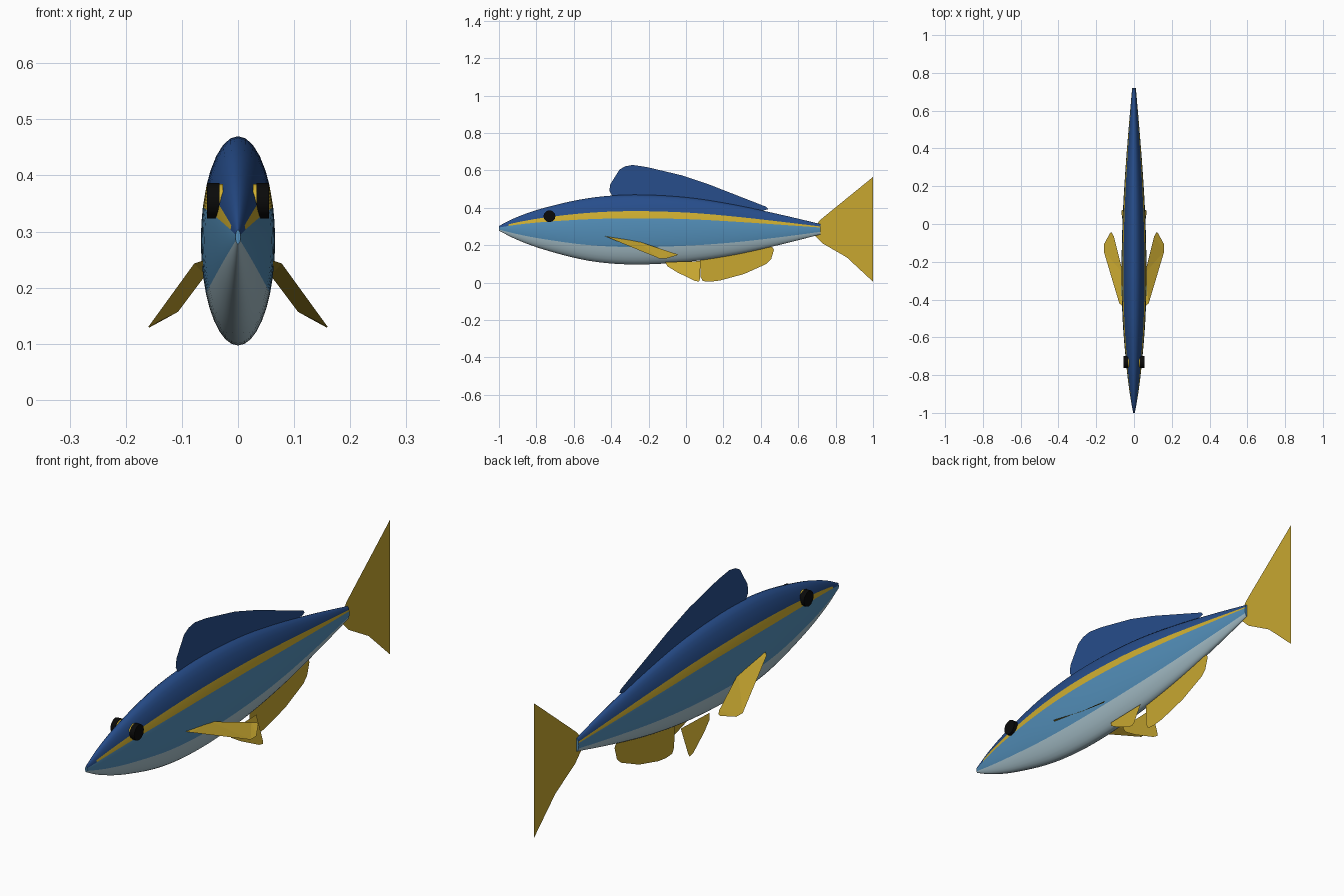
import bpy, bmesh
from math import sin, cos, radians
from mathutils import Matrix

cube = bpy.data.objects.get("Cube")
if cube:
    bpy.data.objects.remove(cube, do_unlink=True)


def material(name, color):
    m = bpy.data.materials.new(name)
    m.use_nodes = True
    m.diffuse_color = (*color, 1)
    bsdf = next(n for n in m.node_tree.nodes if n.type == 'BSDF_PRINCIPLED')
    bsdf.inputs["Base Color"].default_value = (*color, 1)
    return m


navy = material("navy blue", (0.02, 0.075, 0.26))
sky = material("sky blue", (0.085, 0.27, 0.48))
silver = material("silver grey", (0.38, 0.52, 0.58))
gold = material("golden yellow", (0.63, 0.43, 0.03))
fin_gold = material("fin yellow", (0.58, 0.39, 0.03))
black = material("black", (0.003, 0.003, 0.003))


def finish(bm, name, mats, smooth=False):
    mesh = bpy.data.meshes.new(name)
    bmesh.ops.recalc_face_normals(bm, faces=bm.faces)
    bm.to_mesh(mesh)
    bm.free()
    for m in mats:
        mesh.materials.append(m)
    obj = bpy.data.objects.new(name, mesh)
    bpy.context.collection.objects.link(obj)
    if smooth:
        bpy.ops.object.select_all(action='DESELECT')
        obj.select_set(True)
        bpy.context.view_layer.objects.active = obj
        bpy.ops.object.shade_smooth_by_angle(angle=radians(40))
    return obj


def spline(points, steps):
    """Smooth curve through the points."""
    out = []
    for i in range(len(points) - 1):
        a, b = points[max(i - 1, 0)], points[i]
        c, d = points[i + 1], points[min(i + 2, len(points) - 1)]
        for s in range(steps):
            t = s / steps
            out.append([0.5 * (2 * q + (r - p) * t + (2 * p - 5 * q + 4 * r - u) * t * t
                               + (3 * q - p - 3 * r + u) * t ** 3)
                        for p, q, r, u in zip(a, b, c, d)])
    return out + [list(points[-1])]


# Body: elliptical rings along y, each station is (y, top, bottom)
stations = [(-1, .303, .278), (-.9, .352, .228), (-.75, .402, .174), (-.52, .452, .117),
            (-.28, .47, .097), (0, .456, .111), (.25, .418, .147), (.5, .365, .202),
            (.72, .313, .258)]
half = [-90 + 10 * k for k in range(7)] + [-20, -10, 0, 10, 19, 32] + [42 + 12 * k for k in range(5)]
angles = half + [180 - a for a in reversed(half[1:-1])] if half[-1] == 90 else \
    half + [180 - a for a in reversed(half[1:])]
bm = bmesh.new()
rings = []
for y, top, bottom in spline(stations, 5):
    r, mid = (top - bottom) / 2, (top + bottom) / 2
    rings.append([bm.verts.new((0.355 * r * cos(radians(a)), y, mid + r * sin(radians(a))))
                  for a in angles])
count = len(angles)
for ring, following in zip(rings, rings[1:]):
    for k in range(count):
        n = (k + 1) % count
        face = bm.faces.new((ring[k], ring[n], following[n], following[k]))
        # Colour bands by height around the ring
        end = angles[n] if n else 270
        level = sin(radians((angles[k] + end) / 2))
        face.material_index = 2 if level < -.5 else 1 if level < .326 else 3 if level < .53 else 0
        if face.material_index == 3 and following[k].co.y < -.94:
            face.material_index = 0
for ring in (rings[0], rings[-1]):
    bm.faces.new(ring).material_index = 1
finish(bm, "body", [navy, sky, silver, gold], smooth=True)


def fin(name, points, mat):
    """Flat sheet from an outline of 3D points."""
    bm = bmesh.new()
    face = bm.faces.new([bm.verts.new(p) for p in points])
    bmesh.ops.triangulate(bm, faces=[face])
    return finish(bm, name, [mat])


def middle(outline):
    return [(0, y, z) for y, z in outline]


# Fins on the centre line
fin("dorsal_fin", middle([(-.38, .44), (-.375, .478), (-.41, .49), (-.405, .525), (-.355, .605),
                          (-.325, .622), (-.285, .629), (-.21, .618), (-.02, .573), (.12, .526),
                          (.43, .405), (.44, .393), (.42, .387), (.36, .38), (0, .42)]), navy)
fin("tail_fin", middle([(.69, .3), (.715, .333), (.76, .37), (1, .565), (.96, .455), (.815, .285),
                        (.96, .125), (1, .005), (.86, .135), (.73, .21), (.69, .25)]), fin_gold)
fin("anal_fin", middle([(.075, .13), (.078, .03), (.09, .008), (.13, .005), (.18, .011), (.31, .046),
                        (.43, .1), (.455, .125), (.47, .175), (.465, .187), (.44, .2), (.2, .15)]), fin_gold)

# Paired fins and eyes
pelvic = [(-.11, .11), (-.1, .088), (-.05, .057), (.045, .01), (.07, .005), (.075, .02), (.077, .115)]
pectoral = [(.06, -.435, .249), (.078, -.42, .243), (.16, -.145, .13), (.158, -.105, .129),
            (.125, -.045, .147), (.118, -.045, .152), (.107, -.065, .157), (.058, -.26, .222)]
for side, label in ((1, "left"), (-1, "right")):
    fin(label + "_pelvic_fin", [(side * (.03 + (.115 - z) * .33), y, z) for y, z in pelvic], fin_gold)
    fin(label + "_pectoral_fin", [(side * x, y, z) for x, y, z in pectoral], fin_gold)
    for part, mat, x, depth, radius in (("eye_rim", gold, .038, .022, .03),
                                        ("eye", black, .044, .022, .032)):
        bm = bmesh.new()
        place = Matrix.Translation((side * x, -.73, .355)) @ Matrix.Rotation(radians(90), 4, 'Y')
        bmesh.ops.create_cone(bm, cap_ends=True, segments=12, radius1=radius, radius2=radius,
                              depth=depth, matrix=place)
        finish(bm, label + "_" + part, [mat], smooth=True)
